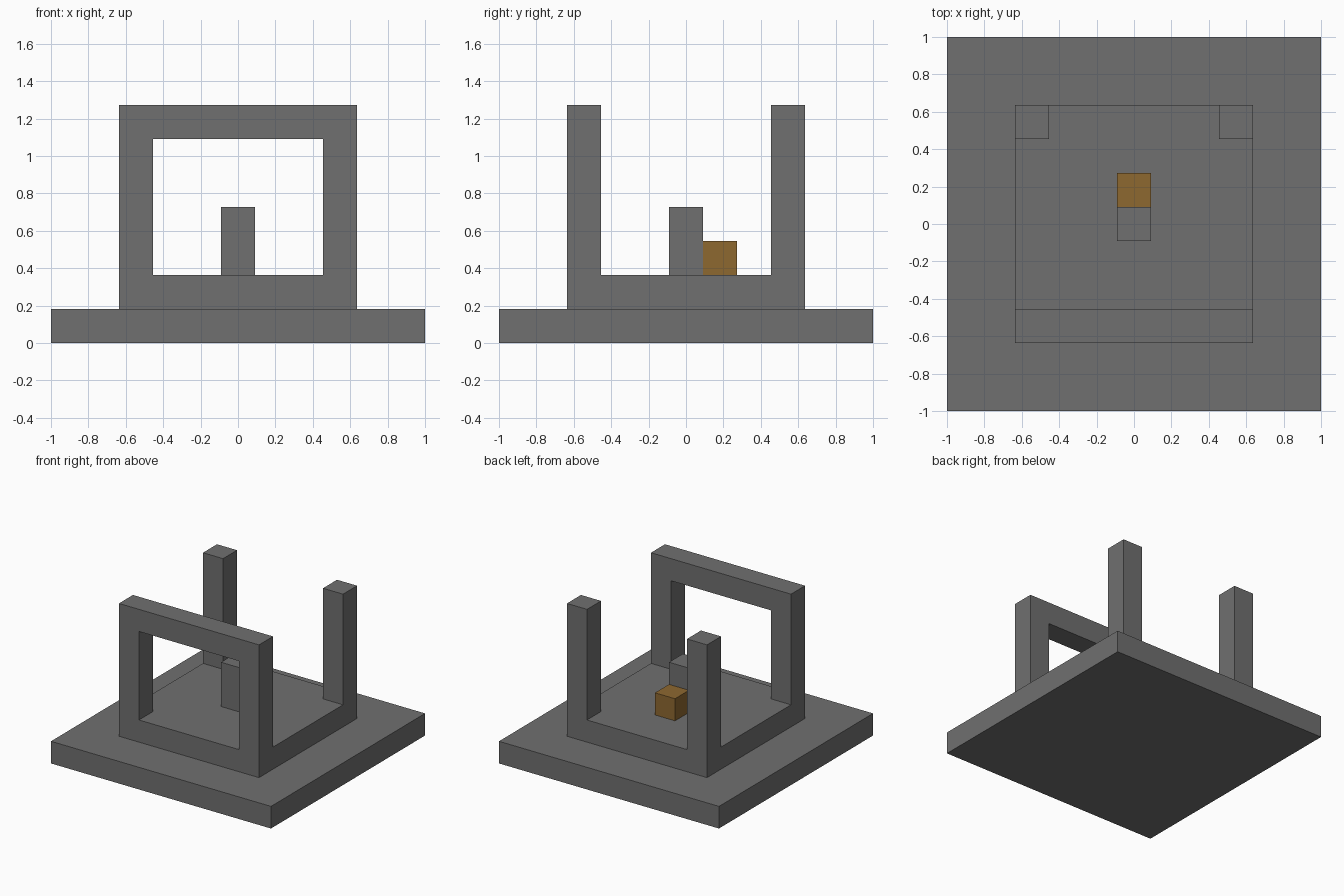
import bpy
import bmesh
from math import copysign
from mathutils import Vector

U = 2 / 11  # one building block

if "Cube" in bpy.data.objects:
    bpy.data.objects.remove(bpy.data.objects["Cube"])


def make_material(name, rgb):
    mat = bpy.data.materials.new(name)
    mat.use_nodes = True
    mat.diffuse_color = (*rgb, 1)
    mat.node_tree.nodes["Principled BSDF"].inputs["Base Color"].default_value = (*rgb, 1)
    return mat


stone = make_material("grey stone", (0.162, 0.162, 0.162))
wood = make_material("brown wood", (0.27, 0.138, 0.03))


def finish(bm, name, mat):
    bmesh.ops.recalc_face_normals(bm, faces=bm.faces)
    for v in bm.verts:
        v.co *= U
    mesh = bpy.data.meshes.new(name)
    bm.to_mesh(mesh)
    bm.free()
    mesh.materials.append(mat)
    obj = bpy.data.objects.new(name, mesh)
    bpy.context.collection.objects.link(obj)


def block(name, size, bottom, mat):
    """Box in block units, centred on its bottom point."""
    bm = bmesh.new()
    bmesh.ops.create_cube(bm, size=1)
    for v in bm.verts:
        v.co = Vector(a * b for a, b in zip(v.co, size)) + Vector(bottom)
        v.co.z += size[2] / 2
    finish(bm, name, mat)


def raise_faces(bm, faces, height):
    """Extrude faces upward, drop the covered originals, return the new tops."""
    geom = bmesh.ops.extrude_face_region(bm, geom=faces)["geom"]
    verts = [g for g in geom if isinstance(g, bmesh.types.BMVert)]
    bmesh.ops.translate(bm, verts=verts, vec=(0, 0, height))
    return [g for g in geom if isinstance(g, bmesh.types.BMFace)]


# Base slab, centre pillar and the wooden block behind it
block("base_slab", (11, 11, 1), (0, 0, 0), stone)
block("centre_pillar", (1, 1, 2), (0, 0, 2), stone)
block("wooden_block", (1, 1, 1), (0, 1, 2), wood)

# Raised platform: a three by three grid with narrow borders
bm = bmesh.new()
bmesh.ops.create_grid(bm, x_segments=3, y_segments=3, size=1)
for v in bm.verts:
    for i in (0, 1):
        v.co[i] = copysign(3.5 if abs(v.co[i]) > 0.4 else 2.5, v.co[i])
    v.co.z = 1
top = raise_faces(bm, bm.faces[:], 1)

# Corner posts, in two stages so the beam has faces to join
corners = [f for f in top
           if min(abs(c) for c in f.calc_center_median().xy) > 2.6]
for f in corners:
    tip = raise_faces(bm, [f], 4)
    raise_faces(bm, tip, 1)

# Front beam: open the facing sides of the front posts and bridge them
facing = []
for f in bm.faces:
    c = f.calc_center_median()
    if c.y < -2.6 and c.z > 6.2 and abs(abs(c.x) - 2.5) < 0.01:
        facing.append(f)
loops = [e for f in facing for e in f.edges]
bmesh.ops.delete(bm, geom=facing, context='FACES_ONLY')
bmesh.ops.bridge_loops(bm, edges=loops)
finish(bm, "platform_and_gate", stone)
